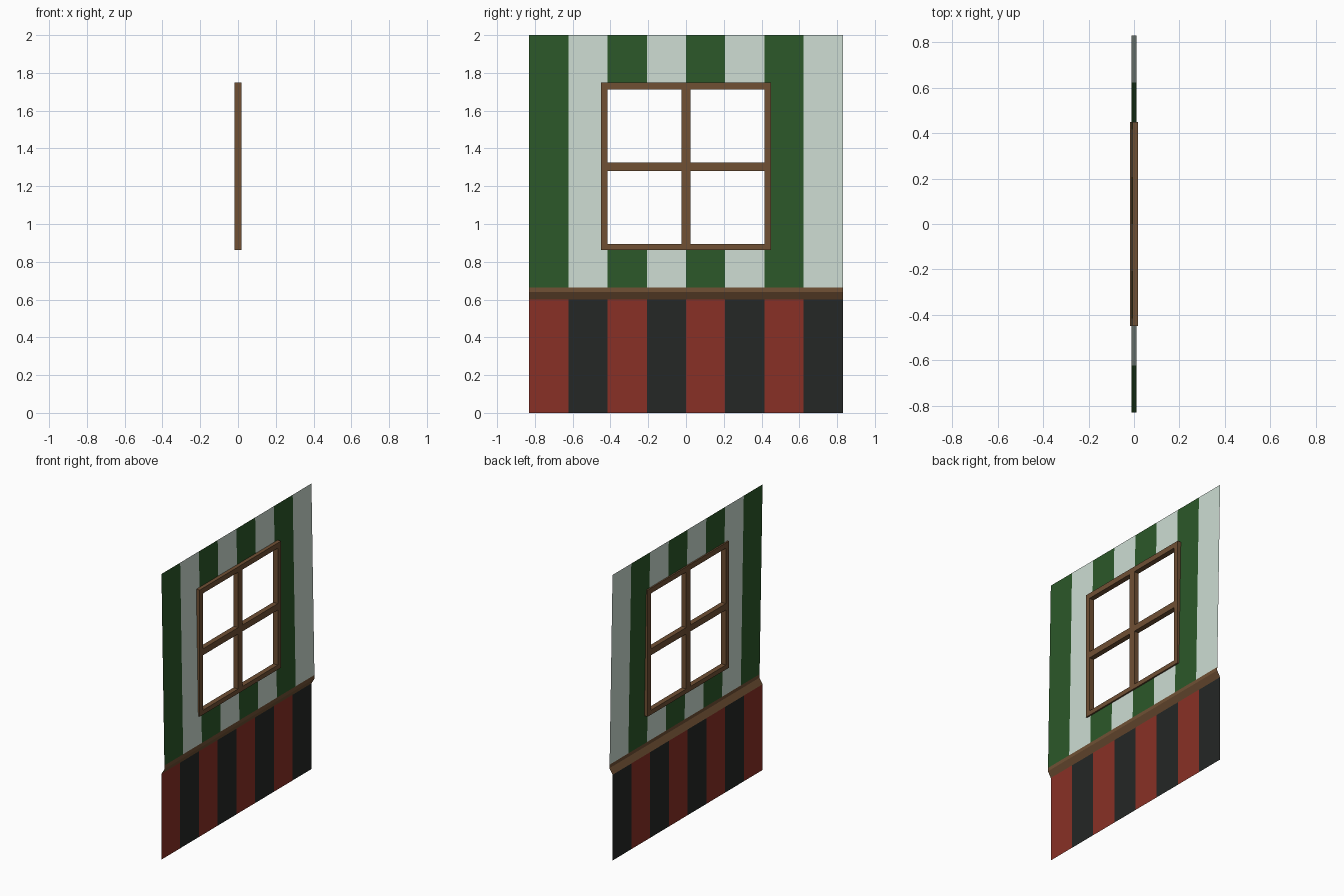
import bpy, bmesh

if "Cube" in bpy.data.objects:
    bpy.data.objects.remove(bpy.data.objects["Cube"])

W, N = 1.66, 8
S = W / N                      # stripe width
BACK, FRONT = -0.012, 0.011    # upper wall leans between these x values
SEAM, TOP = 0.665, 2.0


def mat(name, rgb):
    m = bpy.data.materials.new(name)
    m.diffuse_color = (*rgb, 1)
    m.use_nodes = True
    m.node_tree.nodes["Principled BSDF"].inputs["Base Color"].default_value = m.diffuse_color
    return m


GREEN = mat("green", (0.025, 0.098, 0.022))
PALE = mat("pale", (0.61, 0.72, 0.65))
RED = mat("red", (0.25, 0.03, 0.019))
BLACK = mat("black", (0.018, 0.02, 0.019))
WOOD = mat("wood", (0.16, 0.08, 0.034))


def finish(name, bm, mats):
    bmesh.ops.remove_doubles(bm, verts=bm.verts, dist=1e-5)
    me = bpy.data.meshes.new(name)
    bm.to_mesh(me)
    bm.free()
    for m in mats:
        me.materials.append(m)
    ob = bpy.data.objects.new(name, me)
    bpy.context.collection.objects.link(ob)
    return ob


def strip(bm, y0, y1, profile, index=0):
    """Sheet facing +x, running down an (x, z) profile between y0 and y1."""
    for (xa, za), (xb, zb) in zip(profile, profile[1:]):
        co = ((xb, y0, zb), (xb, y1, zb), (xa, y1, za), (xa, y0, za))
        bm.faces.new([bm.verts.new(c) for c in co]).material_index = index


def lean(z):
    return (BACK + (FRONT - BACK) * (TOP - z) / (TOP - SEAM), z)


# Upper striped wall, leaning slightly, with the window opening left out
bm = bmesh.new()
for i in range(N):
    y = -W / 2 + i * S
    spans = [(TOP, 1.73), (0.88, SEAM)]
    if i not in (2, 3, 4, 5):
        spans.append((1.73, 0.88))
    for a, b in spans:
        strip(bm, y, y + S, [lean(a), lean(b)], i % 2)
finish("upper_wall", bm, [GREEN, PALE])

# Lower striped wainscot
bm = bmesh.new()
for i in range(N):
    y = -W / 2 + i * S
    strip(bm, y, y + S, [(BACK, 0.6), (BACK, 0)], i % 2)
finish("wainscot", bm, [RED, BLACK])

# Moulded rail sheet between the two walls
bm = bmesh.new()
strip(bm, -W / 2, W / 2, [(FRONT, SEAM), (0.012, 0.64), (BACK, 0.6)])
finish("chair_rail", bm, [WOOD])

# Window frame: grid of bars with four panes left open, extruded through the wall
ys = (-0.45, -0.415, -0.024, 0.024, 0.415, 0.45)
zs = (0.863, 0.895, 1.28, 1.325, 1.713, 1.75)
D = 0.018
bm = bmesh.new()
for i in range(5):
    for j in range(5):
        if i % 2 and j % 2:
            continue
        strip(bm, ys[i], ys[i + 1], [(D, zs[j + 1]), (D, zs[j])])
bmesh.ops.remove_doubles(bm, verts=bm.verts, dist=1e-5)
ext = bmesh.ops.extrude_face_region(bm, geom=bm.faces[:], use_keep_orig=True)
bmesh.ops.translate(bm, vec=(-2 * D, 0, 0),
                    verts=[g for g in ext["geom"] if isinstance(g, bmesh.types.BMVert)])
bmesh.ops.recalc_face_normals(bm, faces=bm.faces)
finish("window_frame", bm, [WOOD])
